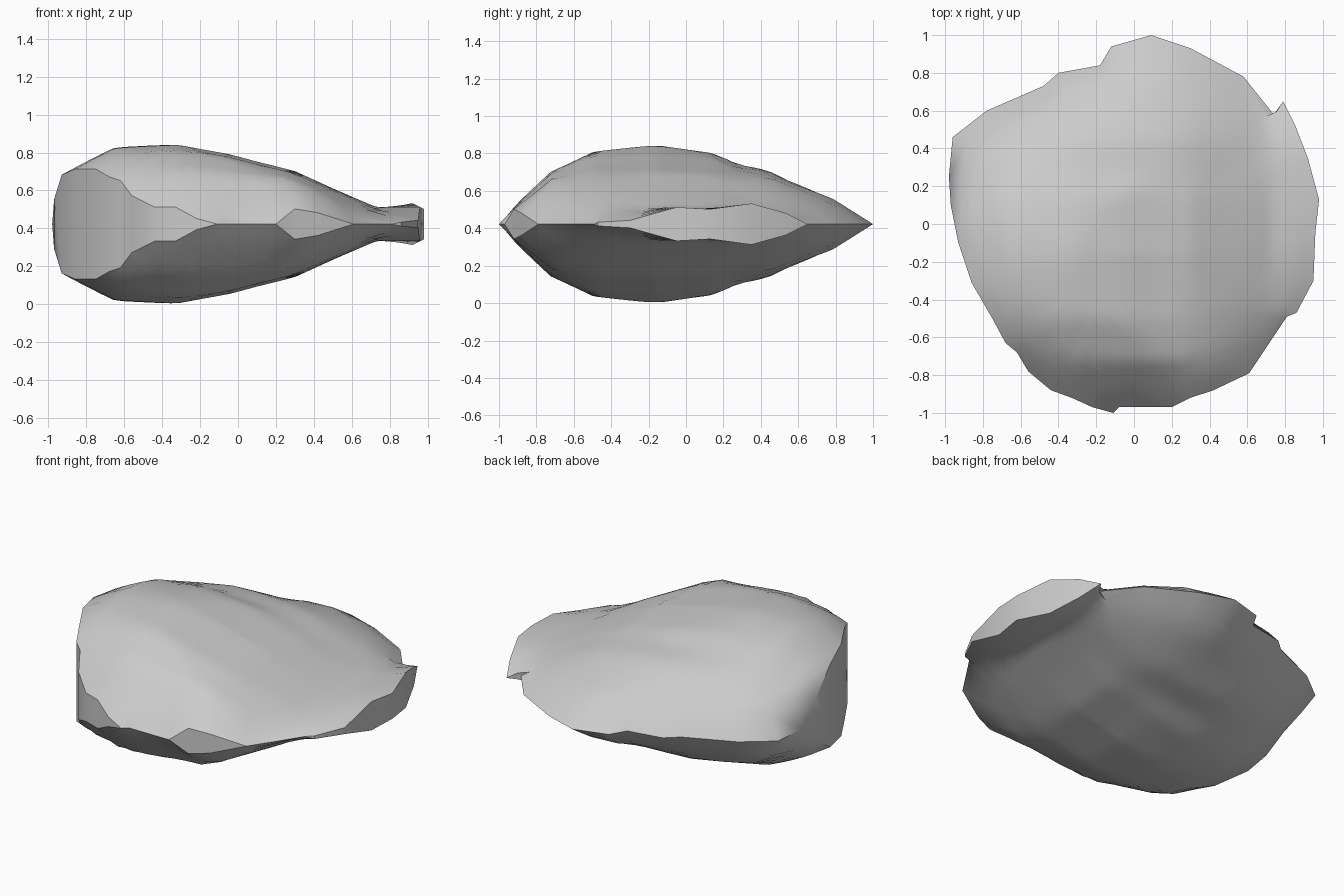
import bpy
import bmesh
import math

cube = bpy.data.objects.get("Cube")
if cube:
    bpy.data.objects.remove(cube, do_unlink=True)

MID = 0.4225
PEAK = 0.4225
CENTRE = (0.1, -0.15)
RINGS = 20
FALLOFF = 6
FULLNESS = 0.4

# Outline in hundredths: x, y and half height of the broken edge
outline = [
    (-96, 46, 0), (-98, 25, 0), (-97, 10, 13), (-93, -10, 26),
    (-86, -31, 29), (-75, -50, 29), (-68, -63, 25), (-62, -68, 23),
    (-56, -78, 15), (-44, -88, 9), (-33, -92, 9), (-22, -97, 3),
    (-11, -100, 0), (-8, -97, 0), (20, -97, 0), (30, -92, 8),
    (42, -88, 6), (61, -79, 0), (81, -49, 0), (86, -47, 1),
    (95, -30, 2), (96, -5, 9), (98, 13, 8), (92, 35, 11),
    (85, 53, 6), (79, 65, 0), (74, 58, 0), (58, 78, 0),
    (30, 93, 0), (9, 100, 0), (-12, 94, 0), (-18, 84, 0),
    (-40, 80, 0), (-48, 73, 0), (-78, 60, 0),
]

# Half-height profiles across the width and the depth, in hundredths
width_profile = [(-100, 10), (-93, 28), (-65, 41), (-33, 42.25), (-5, 37),
                 (10, 33), (30, 28), (50, 19), (73, 9), (100, 9)]
depth_profile = [(-100, 0), (-88, 13), (-72, 29), (-50, 39), (-16, 42.25),
                 (15, 38), (27, 33), (45, 30), (78, 16), (100, 0)]


def sample(profile, position):
    """Linear interpolation along a profile given in hundredths."""
    position *= 100
    for (a, low), (b, high) in zip(profile, profile[1:]):
        if position <= b:
            blend = max(0, (position - a) / (b - a))
            return (low + (high - low) * blend) / 100
    return profile[-1][1] / 100


def dome(x, y):
    """Half height of the swelling stone body."""
    across = sample(width_profile, x)
    along = sample(depth_profile, y)
    product = across * along / PEAK
    return product + (min(across, along) - product) * FULLNESS


def softened(points):
    """Outline with the chips and notches rounded away, for the inner rings."""
    for _ in range(3):
        points = [tuple((a + 2 * b + c) / 4 for a, b, c in
                        zip(points[i - 1], points[i], points[(i + 1) % len(points)]))
                  for i in range(len(points))]
    return points


rim = [(x / 100, y / 100) for x, y, edge in outline]
inner = softened(rim)


def make_half(bm, side):
    """Build the upper or lower shell as rings of vertices; return its rim."""
    cx, cy = CENTRE
    hub = bm.verts.new((cx, cy, MID + side * dome(cx, cy)))
    previous = None
    for step in range(1, RINGS + 1):
        t = step / RINGS
        weight = t ** FALLOFF
        ring = []
        for (rx, ry), (sx, sy), (_, _, edge) in zip(rim, inner, outline):
            x = cx + (sx + (rx - sx) * weight - cx) * t
            y = cy + (sy + (ry - sy) * weight - cy) * t
            correction = edge / 100 - dome(rx, ry)
            height = max(0, dome(x, y) + correction * weight)
            ring.append(bm.verts.new((x, y, MID + side * height)))
        count = len(ring)
        for i in range(count):
            j = (i + 1) % count
            if previous is None:
                bm.faces.new((hub, ring[i], ring[j]))
            else:
                bm.faces.new((previous[i], ring[i], ring[j], previous[j]))
        previous = ring
    return previous


# Stone: two mirrored shells joined by steep broken edges
bm = bmesh.new()
top_rim = make_half(bm, 1)
bottom_rim = make_half(bm, -1)
for i in range(len(outline)):
    j = (i + 1) % len(outline)
    if outline[i][2] or outline[j][2]:
        bm.faces.new((top_rim[i], bottom_rim[i], bottom_rim[j], top_rim[j]))
bmesh.ops.remove_doubles(bm, verts=bm.verts, dist=0.0005)
bmesh.ops.recalc_face_normals(bm, faces=bm.faces)

mesh = bpy.data.meshes.new("stone")
bm.to_mesh(mesh)
bm.free()
stone = bpy.data.objects.new("stone", mesh)
bpy.context.collection.objects.link(stone)

# Plain grey stone colour
grey = bpy.data.materials.new("stone grey")
grey.use_nodes = True
colour = (0.6, 0.6, 0.6, 1)
grey.diffuse_color = colour
grey.node_tree.nodes["Principled BSDF"].inputs["Base Color"].default_value = colour
mesh.materials.append(grey)

bpy.ops.object.select_all(action="DESELECT")
stone.select_set(True)
bpy.context.view_layer.objects.active = stone
bpy.ops.object.shade_smooth_by_angle(angle=math.radians(40))
